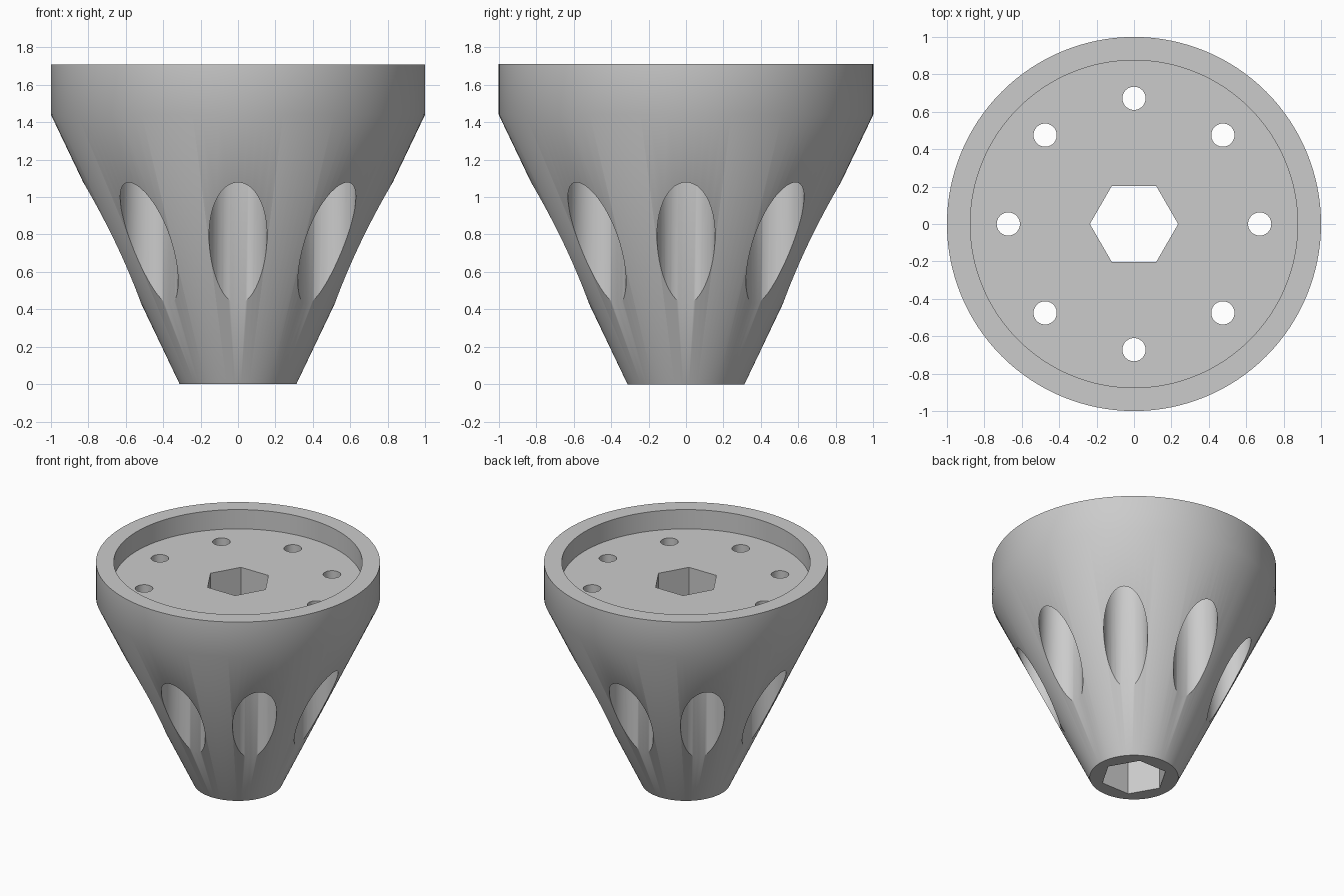
import bpy, bmesh, math
from mathutils import Matrix, Vector

if "Cube" in bpy.data.objects:
    bpy.data.objects.remove(bpy.data.objects["Cube"], do_unlink=True)

grey = bpy.data.materials.new("plain grey")
grey.use_nodes = True
colour = (0.6, 0.6, 0.6, 1)
grey.diffuse_color = colour
grey.node_tree.nodes["Principled BSDF"].inputs["Base Color"].default_value = colour


def lathe(bm, profile, sides, centre=(0, 0)):
    """Add a closed solid of revolution, profile given as (radius, z) upwards."""
    rings = []
    for r, z in profile:
        angles = [math.tau * i / sides for i in range(sides)]
        rings.append([bm.verts.new((centre[0] + r * math.cos(a),
                                    centre[1] + r * math.sin(a), z)) for a in angles])
    for low, high in zip(rings, rings[1:]):
        for i in range(sides):
            j = (i + 1) % sides
            bm.faces.new((low[i], low[j], high[j], high[i]))
    bm.faces.new(rings[0][::-1])
    bm.faces.new(rings[-1])


def make_object(name, bm):
    bmesh.ops.recalc_face_normals(bm, faces=bm.faces)
    mesh = bpy.data.meshes.new(name)
    bm.to_mesh(mesh)
    bm.free()
    mesh.materials.append(grey)
    obj = bpy.data.objects.new(name, mesh)
    bpy.context.collection.objects.link(obj)
    return obj


# Tapered body with a straight rim and a shallow recess in the top
bm = bmesh.new()
lathe(bm, [(0.312, 0), (1, 1.44), (1, 1.71), (0.875, 1.71), (0.875, 1.56)], 128)
body = make_object("tapered_hub", bm)

# Cutters: hexagonal bore, and eight bolt holes with wide clearance bores below
bm = bmesh.new()
lathe(bm, [(0.236, -0.2), (0.236, 2)], 6)
for k in range(8):
    a = k * math.tau / 8
    lathe(bm, [(0.155, -0.1), (0.155, 1.4), (0.062, 1.4), (0.062, 1.9)], 48,
          (0.672 * math.cos(a), 0.672 * math.sin(a)))
cutter = make_object("bore_cutter", bm)
cutter.hide_render = True

cut = body.modifiers.new("bores", 'BOOLEAN')
cut.operation = 'DIFFERENCE'
cut.solver = 'EXACT'
cut.object = cutter

bpy.ops.object.select_all(action='DESELECT')
body.select_set(True)
bpy.context.view_layer.objects.active = body
bpy.ops.object.modifier_apply(modifier=cut.name)
bpy.data.objects.remove(cutter, do_unlink=True)

# Smooth round walls, crisp rims and hexagon corners
bpy.ops.object.shade_smooth_by_angle(angle=math.radians(30))
